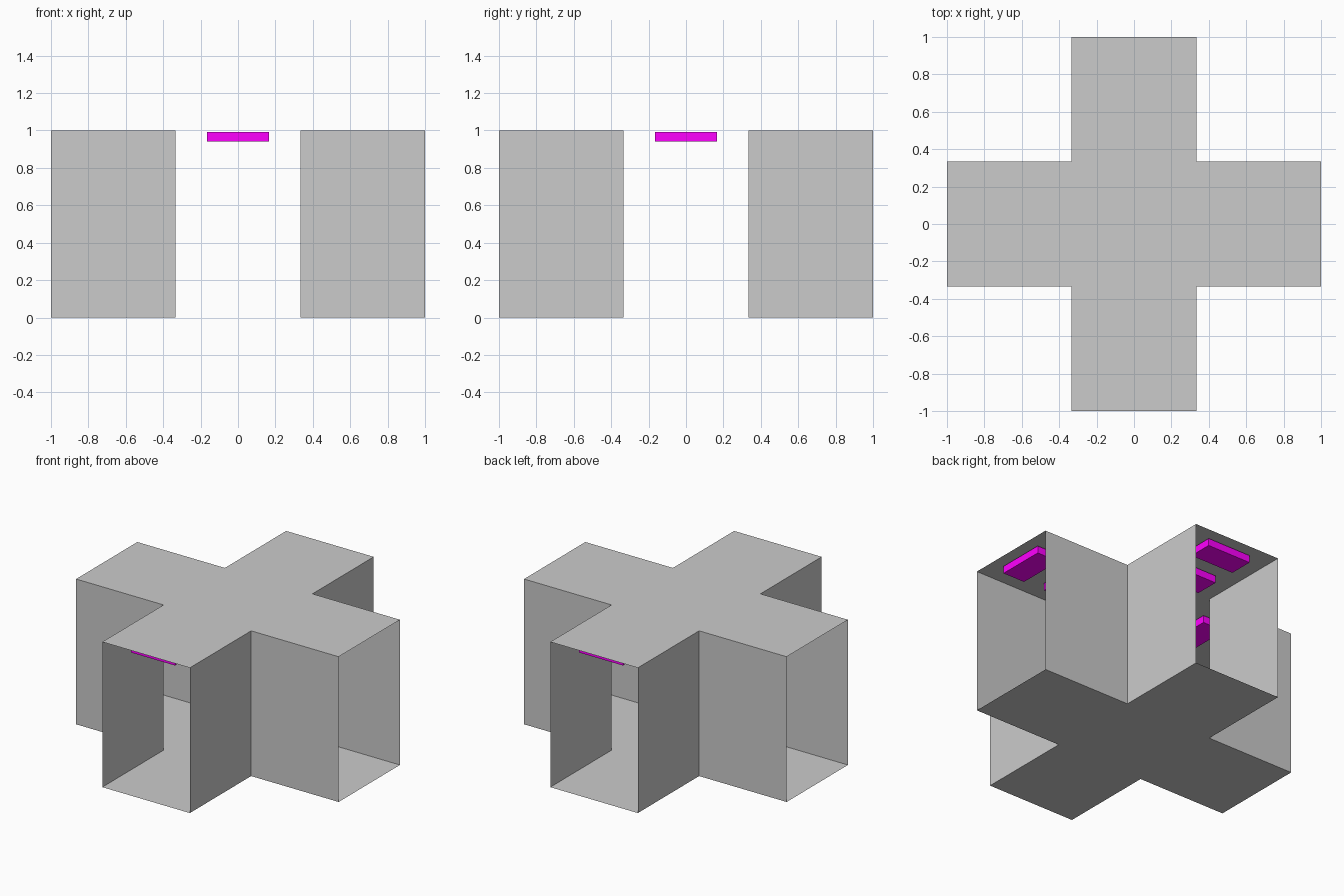
import bpy, bmesh
from math import cos, sin, pi
from mathutils import Matrix, Vector

if "Cube" in bpy.data.objects:
    bpy.data.objects.remove(bpy.data.objects["Cube"])

W = 1 / 3      # half width of each corridor
H = 1.0        # corridor height


def finish(bm, name, mat=None):
    mesh = bpy.data.meshes.new(name)
    bm.to_mesh(mesh)
    bm.free()
    obj = bpy.data.objects.new(name, mesh)
    bpy.context.collection.objects.link(obj)
    if mat:
        mesh.materials.append(mat)
    return obj


# Corridor shell: plus-shaped floor extruded up to a ceiling, arm ends left open
bm = bmesh.new()
arm = [(1, -W), (1, W), (W, W)]
profile = []
for i in range(4):
    turn = Matrix.Rotation(i * pi / 2, 2)
    profile += [turn @ Vector(p) for p in arm]
verts = [bm.verts.new((p.x, p.y, 0)) for p in profile]
floor = bm.faces.new(verts)
top = bmesh.ops.extrude_face_region(bm, geom=[floor], use_keep_orig=True)
bmesh.ops.translate(bm, vec=(0, 0, H),
                    verts=[v for v in top["geom"] if isinstance(v, bmesh.types.BMVert)])
bmesh.ops.recalc_face_normals(bm, faces=bm.faces)
ends = [f for f in bm.faces
        if max(abs(f.calc_center_median().x), abs(f.calc_center_median().y)) > 0.99]
bmesh.ops.delete(bm, geom=ends, context='FACES_ONLY')
finish(bm, "corridor_shell")

# Ceiling lights: two panels across each arm
magenta = bpy.data.materials.new("light_magenta")
magenta.diffuse_color = (1, 0, 1, 1)
magenta.use_nodes = True
magenta.node_tree.nodes["Principled BSDF"].inputs["Base Color"].default_value = magenta.diffuse_color
for i, side in enumerate(("right", "back", "left", "front")):
    a = i * pi / 2
    for label, d in (("inner", 0.51), ("outer", 0.84)):
        bm = bmesh.new()
        place = (Matrix.Translation((d * cos(a), d * sin(a), 0.967))
                 @ Matrix.Rotation(a, 4, 'Z')
                 @ Matrix.Diagonal((0.167, 0.333, 0.05, 1)))
        bmesh.ops.create_cube(bm, size=1, matrix=place)
        finish(bm, f"ceiling_light_{side}_{label}", magenta)
